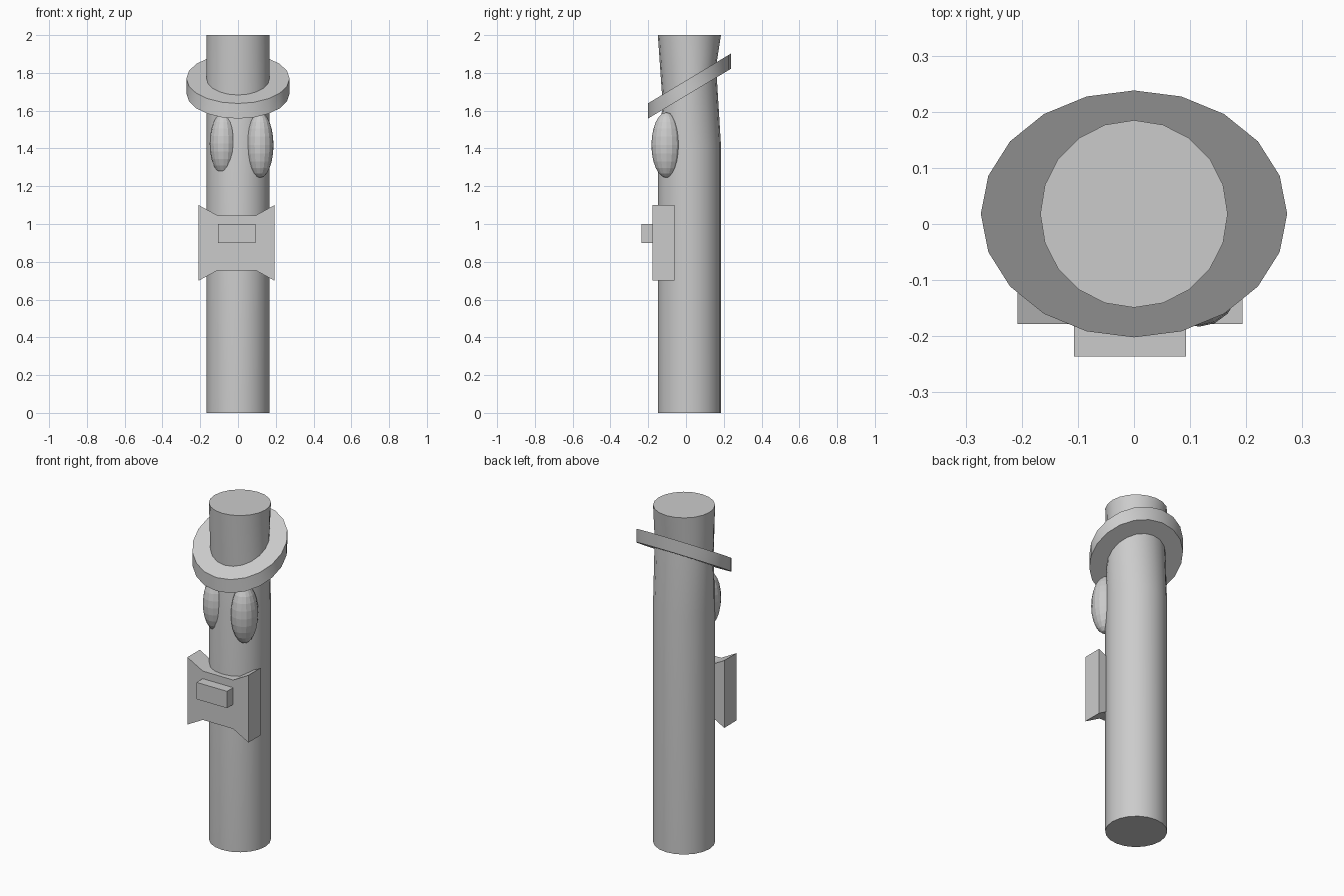
import bpy, bmesh, math

if "Cube" in bpy.data.objects:
    bpy.data.objects.remove(bpy.data.objects["Cube"])

CY = 0.018      # y of the post axis
SIDES = 20


def finish(name, bm, smooth=False):
    bmesh.ops.recalc_face_normals(bm, faces=bm.faces[:])
    mesh = bpy.data.meshes.new(name)
    bm.to_mesh(mesh)
    bm.free()
    ob = bpy.data.objects.new(name, mesh)
    bpy.context.collection.objects.link(ob)
    if smooth:
        bpy.ops.object.select_all(action='DESELECT')
        ob.select_set(True)
        bpy.context.view_layer.objects.active = ob
        bpy.ops.object.shade_smooth_by_angle(angle=math.radians(30))
    return ob


def ring(bm, rx, ry, z, slope=0.0):
    """Elliptic loop whose height climbs towards the back by slope."""
    verts = []
    for i in range(SIDES):
        a = 2 * math.pi * i / SIDES
        y = ry * math.sin(a)
        verts.append(bm.verts.new((rx * math.cos(a), CY + y, z + slope * y)))
    return verts


def extrusion(name, profile, y0, y1):
    """Extrude an x-z outline along y."""
    bm = bmesh.new()
    face = bm.faces.new([bm.verts.new((x, y0, z)) for x, z in profile])
    new = bmesh.ops.extrude_face_region(bm, geom=[face])["geom"]
    verts = [g for g in new if isinstance(g, bmesh.types.BMVert)]
    bmesh.ops.translate(bm, verts=verts, vec=(0, y1 - y0, 0))
    return finish(name, bm)


# Post with the tilted brim drawn out of it
bm = bmesh.new()
loops = [ring(bm, *p) for p in (
    (0.167, 0.167, 0.0),
    (0.167, 0.167, 1.42),
    (0.167, 0.145, 1.69, 0.6),
    (0.273, 0.22, 1.69, 0.6),
    (0.273, 0.22, 1.77, 0.6),
    (0.167, 0.145, 1.77, 0.6),
    (0.167, 0.167, 2.0))]
for lo, hi in zip(loops, loops[1:]):
    for i in range(SIDES):
        j = (i + 1) % SIDES
        bm.faces.new((lo[i], lo[j], hi[j], hi[i]))
bm.faces.new(loops[0])
bm.faces.new(loops[-1])
finish("post_with_brim", bm, smooth=True)

# Oval eyes, slightly uneven
for name, loc, half_height in (("eye_left", (-0.078, -0.09, 1.425), 0.163),
                               ("eye_right", (0.116, -0.104, 1.418), 0.173)):
    bm = bmesh.new()
    bmesh.ops.create_uvsphere(bm, u_segments=16, v_segments=12, radius=1)
    bmesh.ops.scale(bm, verts=bm.verts, vec=(0.072, 0.079, half_height))
    bmesh.ops.translate(bm, verts=bm.verts, vec=loc)
    finish(name, bm)

# Bow tie and its knot
extrusion("bow_tie", [(-0.208, 0.7), (-0.107, 0.755), (0.093, 0.755), (0.193, 0.7),
                      (0.193, 1.1), (0.093, 1.045), (-0.107, 1.045), (-0.208, 1.1)],
          -0.178, -0.062)
extrusion("bow_knot", [(-0.107, 0.9), (0.093, 0.9), (0.093, 1.0), (-0.107, 1.0)],
          -0.236, -0.17)
